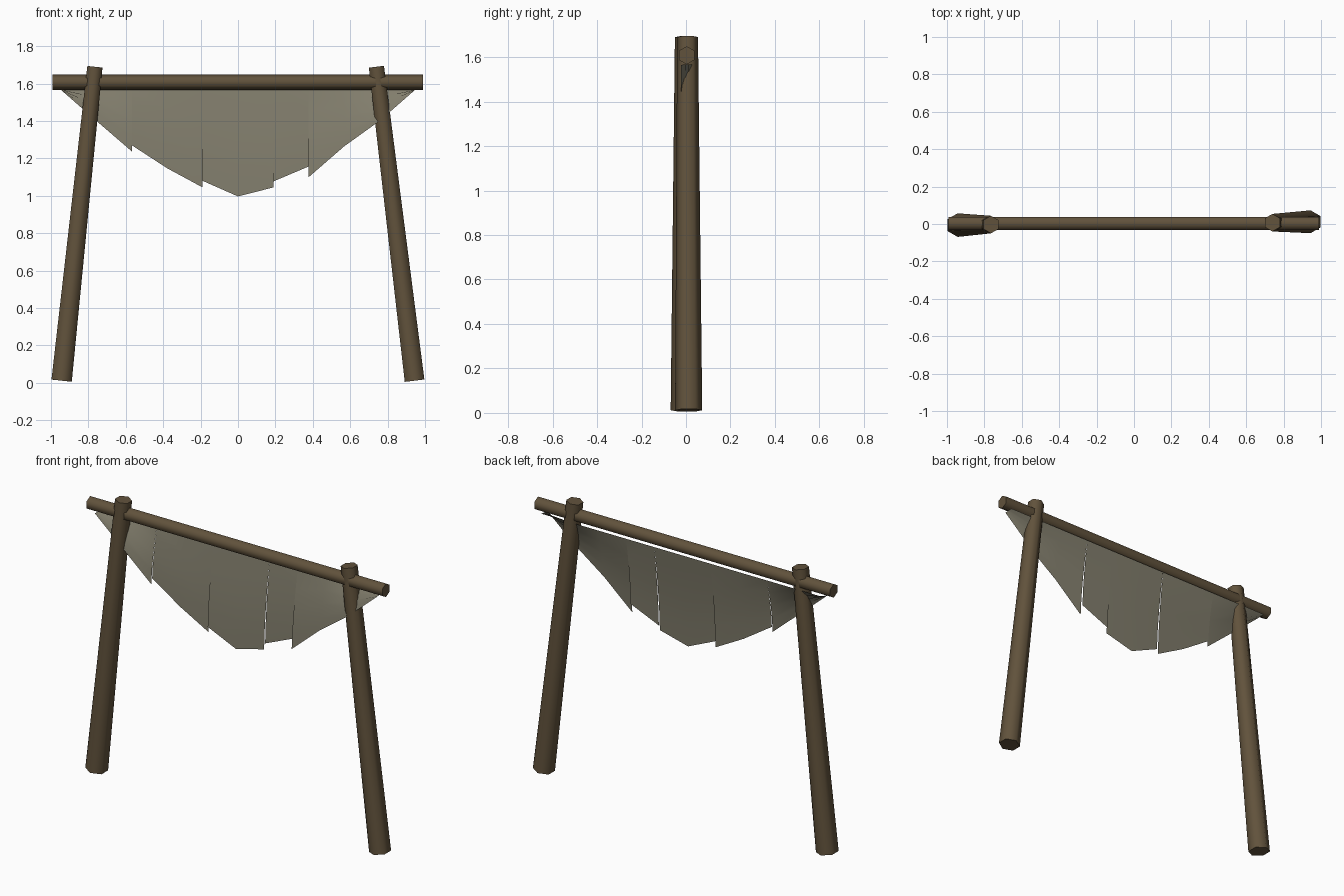
import bpy, bmesh, math
from mathutils import Vector

if "Cube" in bpy.data.objects:
    bpy.data.objects.remove(bpy.data.objects["Cube"])


def material(name, rgb):
    m = bpy.data.materials.new(name)
    m.diffuse_color = (*rgb, 1)
    m.use_nodes = True
    m.node_tree.nodes["Principled BSDF"].inputs["Base Color"].default_value = m.diffuse_color
    return m


wood = material("wood", (0.12, 0.085, 0.045))
canvas = material("canvas", (0.22, 0.205, 0.15))


def finish(bm, name, mat, angle):
    me = bpy.data.meshes.new(name)
    bm.to_mesh(me)
    bm.free()
    ob = bpy.data.objects.new(name, me)
    bpy.context.collection.objects.link(ob)
    me.materials.append(mat)
    bpy.ops.object.select_all(action='DESELECT')
    ob.select_set(True)
    bpy.context.view_layer.objects.active = ob
    bpy.ops.object.shade_smooth_by_angle(angle=math.radians(angle))
    return ob


def pole(name, start, end, r_start, r_end, corner):
    """Tapered six-sided log with one corner pointing along `corner`."""
    a, b = Vector(start), Vector(end)
    axis = (b - a).normalized()
    v = axis.cross(Vector(corner)).normalized()
    u = v.cross(axis)
    bm = bmesh.new()
    rings = []
    for p, r in ((a, r_start), (b, r_end)):
        rings.append([bm.verts.new(p + r * (math.cos(k * math.pi / 3) * u + math.sin(k * math.pi / 3) * v))
                      for k in range(6)])
    lo, hi = rings
    for k in range(6):
        j = (k + 1) % 6
        bm.faces.new((lo[k], lo[j], hi[j], hi[k]))
    bm.faces.new(lo[::-1])
    bm.faces.new(hi)
    bmesh.ops.recalc_face_normals(bm, faces=bm.faces)
    return finish(bm, name, wood, 65)


# Leaning posts and the cross beam
pole("left_post", (-0.943, -0.006, 0.012), (-0.765, -0.003, 1.69), 0.063, 0.047, (0, 1, 0))
pole("right_post", (0.944, 0.012, 0.012), (0.74, 0.007, 1.69), 0.061, 0.047, (0, 1, 0))
pole("cross_beam", (-0.993, 0.003, 1.608), (0.99, 0.003, 1.608), 0.041, 0.041, (0, 0, 1))

# Hanging cloth: ten strips, (bottom z left, bottom z right, bottom y)
strips = [
    (1.565, 1.40, -0.020), (1.40, 1.237, -0.020),
    (1.27, 1.147, -0.012), (1.147, 1.045, -0.012),
    (1.08, 0.997, -0.020), (0.997, 1.045, -0.020),
    (1.077, 1.157, -0.010), (1.10, 1.264, -0.026),
    (1.264, 1.40, -0.026), (1.40, 1.565, -0.022),
]
TOP_Z, TOP_Y, ROWS, WIDTH = 1.568, 0.033, 4, 0.189
bm = bmesh.new()
for i, (zl, zr, yb) in enumerate(strips):
    x0 = (i - 5) * WIDTH
    rows = []
    for r in range(ROWS + 1):
        t = r / ROWS
        # bows forward quickly under the beam, then hangs straight
        y = TOP_Y + (yb - TOP_Y) * (1 - (1 - t) ** 1.5)
        rows.append([bm.verts.new((x, y, TOP_Z + (z - TOP_Z) * t))
                     for x, z in ((x0, zl), (x0 + WIDTH, zr))])
    for p, q in zip(rows, rows[1:]):
        bm.faces.new((p[0], q[0], q[1], p[1]))
bmesh.ops.remove_doubles(bm, verts=bm.verts, dist=0.004)
finish(bm, "hanging_cloth", canvas, 40)
